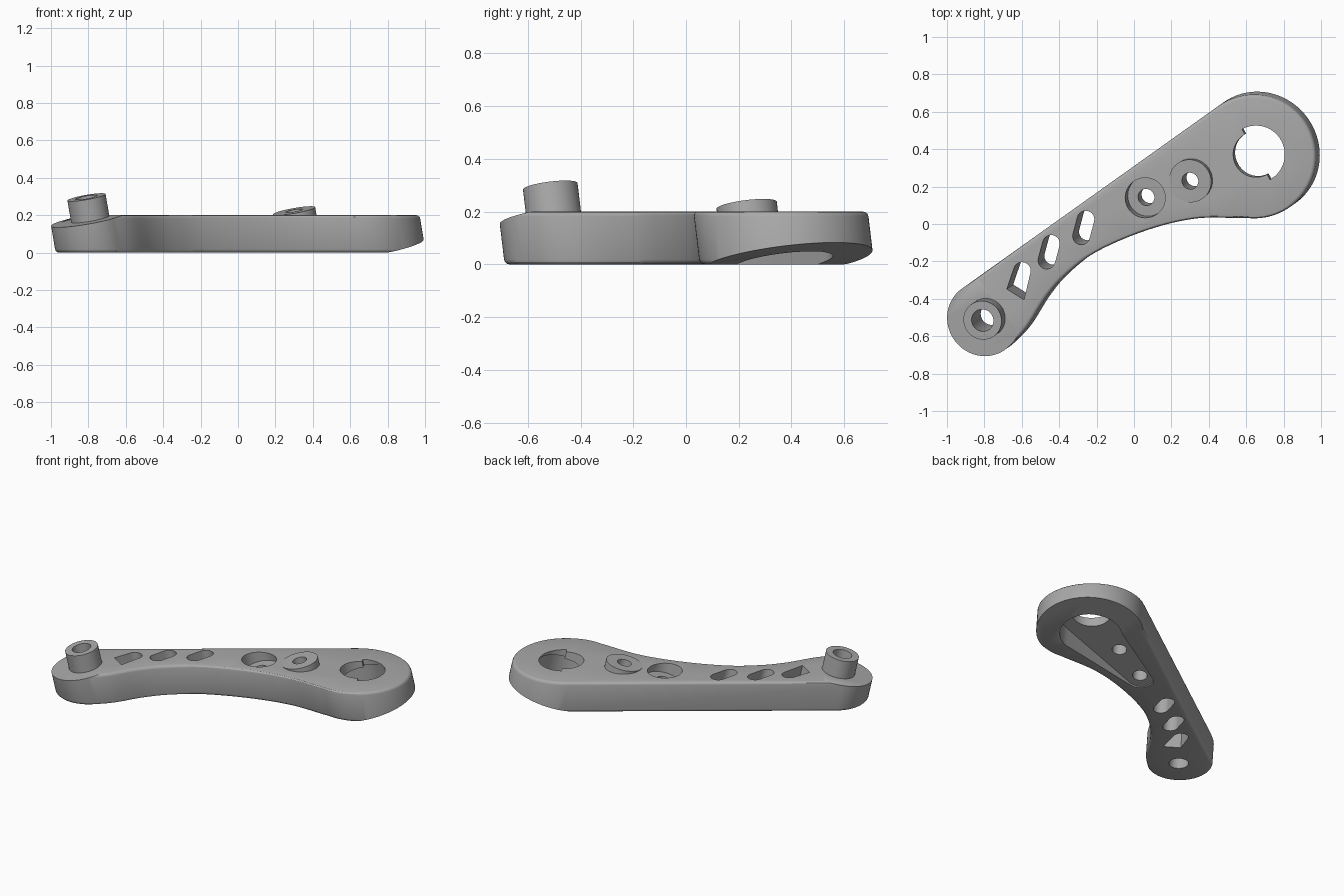
import bpy
import bmesh
from math import cos, sin, radians
from mathutils import Vector

cube = bpy.data.objects.get("Cube")
if cube:
    bpy.data.objects.remove(cube, do_unlink=True)

# All bores and walls lean along one slanted axis
LEAN = Vector((0.17, 0.12))

grey = bpy.data.materials.new("plain grey")
grey.use_nodes = True
colour = (0.4, 0.4, 0.4, 1)
grey.diffuse_color = colour
grey.node_tree.nodes["Principled BSDF"].inputs["Base Color"].default_value = colour


def arc(centre, r, a0, a1, n):
    """Points on an arc, angles in degrees."""
    steps = [radians(a0 + (a1 - a0) * i / n) for i in range(n + 1)]
    return [Vector(centre) + Vector((cos(a), sin(a))) * r for a in steps]


def circle(centre, r, n=48):
    return arc(centre, r, 0, 360, n)[:-1]


def spline(points, n=6):
    """Smooth curve through the inner points."""
    p = [Vector(q) for q in points]
    out = []
    for a, b, c, d in zip(p, p[1:], p[2:], p[3:]):
        for i in range(n):
            t = i / n
            out.append(0.5 * (2 * b + (c - a) * t + (2 * a - 5 * b + 4 * c - d) * t ** 2
                              + (3 * b - a - 3 * c + d) * t ** 3))
    return out


def prism(name, pts, lo, hi, ref, centre=(0, 0), tilt_lo=0, tilt_hi=0):
    """Leaning prism; pts hold at height ref, caps may be square to the axis."""
    bm = bmesh.new()
    rings = []
    for h, tilt in ((lo, tilt_lo), (hi, tilt_hi)):
        ring = []
        for p in pts:
            p = Vector(p)
            z = h + tilt * LEAN.dot(p - Vector(centre))
            xy = p - LEAN * (z - ref)
            ring.append(bm.verts.new((xy.x, xy.y, z)))
        rings.append(ring)
    low, top = rings
    bm.faces.new(low[::-1])
    bm.faces.new(top)
    for i in range(len(pts)):
        j = (i + 1) % len(pts)
        bm.faces.new((low[i], low[j], top[j], top[i]))
    bmesh.ops.recalc_face_normals(bm, faces=bm.faces)
    mesh = bpy.data.meshes.new(name)
    bm.to_mesh(mesh)
    bm.free()
    mesh.materials.append(grey)
    ob = bpy.data.objects.new(name, mesh)
    bpy.context.collection.objects.link(ob)
    return ob


def apply(mod):
    bpy.context.view_layer.objects.active = arm
    bpy.ops.object.modifier_apply(modifier=mod.name)


def combine(tool, operation="DIFFERENCE"):
    mod = arm.modifiers.new(tool.name, "BOOLEAN")
    mod.operation, mod.object, mod.solver = operation, tool, "EXACT"
    apply(mod)
    bpy.data.objects.remove(tool, do_unlink=True)


def bore(name, pts, ref=0.2):
    combine(prism(name, pts, -0.4, 0.7, ref))


# Curved arm body with softened rims
BIG, SMALL = Vector((0.657, 0.371)), Vector((-0.792, -0.5))
outline = arc(BIG, 0.331, -97, 125.4, 56)
outline += arc(SMALL, 0.2, 125.4, 312, 40)
outline += spline([(-0.72, -0.69), (-0.65, -0.64), (-0.56, -0.545), (-0.455, -0.38), (-0.345, -0.257),
                   (-0.18, -0.135), (0.086, -0.022), (0.35, 0.04), (0.617, 0.042), (0.8, 0.06)])[1:]
arm = prism("link_arm", outline, 0, 0.2, 0.1)
rim = arm.modifiers.new("rim", "BEVEL")
rim.width, rim.segments, rim.limit_method, rim.angle_limit = 0.018, 3, "ANGLE", radians(40)
apply(rim)


# Slanted faces: top of the small end, underside of the big end
def square(c):
    return [c + Vector((x, y)) * 0.5 for x, y in ((-1, -1), (1, -1), (1, 1), (-1, 1))]


combine(prism("small_end_cut", square(SMALL), 0.18, 1, 0.18, SMALL, tilt_lo=1))
combine(prism("big_end_cut", square(BIG), -0.8, 0.01, 0.01, BIG, tilt_hi=1))

# Tapered pocket under the arm
pocket = arc(BIG, 0.19, -80, 127, 30) + arc((0.07, 0.145), 0.08, 127, 280, 20)
combine(prism("pocket", pocket, -0.4, 0.15, 0, BIG, tilt_hi=1))

# Tall end boss, low middle boss and sunken seat
PIN, LOW, SEAT = (-0.81, -0.515), (0.3, 0.23), (0.06, 0.14)
combine(prism("pin_boss", circle(PIN, 0.105), 0.1, 0.296, 0.296, PIN, 1, 1), "UNION")
combine(prism("low_boss", circle(LOW, 0.116), 0.16, 0.224, 0.224, LOW, 1, 1), "UNION")
combine(prism("sunken_seat", circle(SEAT, 0.107), 0.14, 0.6, 0.2, SEAT, tilt_lo=1))
bore("pin_hole", circle(PIN, 0.06), 0.296)
bore("low_hole", circle(LOW, 0.045), 0.224)
bore("seat_hole", circle((0.065, 0.143), 0.045), 0.14)

# Stepped main bore: two half circles of different radius
HUB = (0.652, 0.372)
bore("main_bore", arc(HUB, 0.154, -61, 119, 36) + arc(HUB, 0.122, 119, 299, 36))

# Lightening slots
for c in ((-0.27, -0.02), (-0.455, -0.15)):
    half = Vector((0.012, 0.045))
    c = Vector(c)
    bore("slot", arc(c + half, 0.046, -15, 165, 12) + arc(c - half, 0.046, 165, 345, 12))
bore("end_slot", arc((-0.598, -0.25), 0.046, -5, 165, 12) + [Vector((-0.68, -0.348)), Vector((-0.588, -0.405))])

bpy.ops.object.select_all(action="DESELECT")
arm.select_set(True)
bpy.context.view_layer.objects.active = arm
bpy.ops.object.shade_smooth_by_angle(angle=radians(30))
